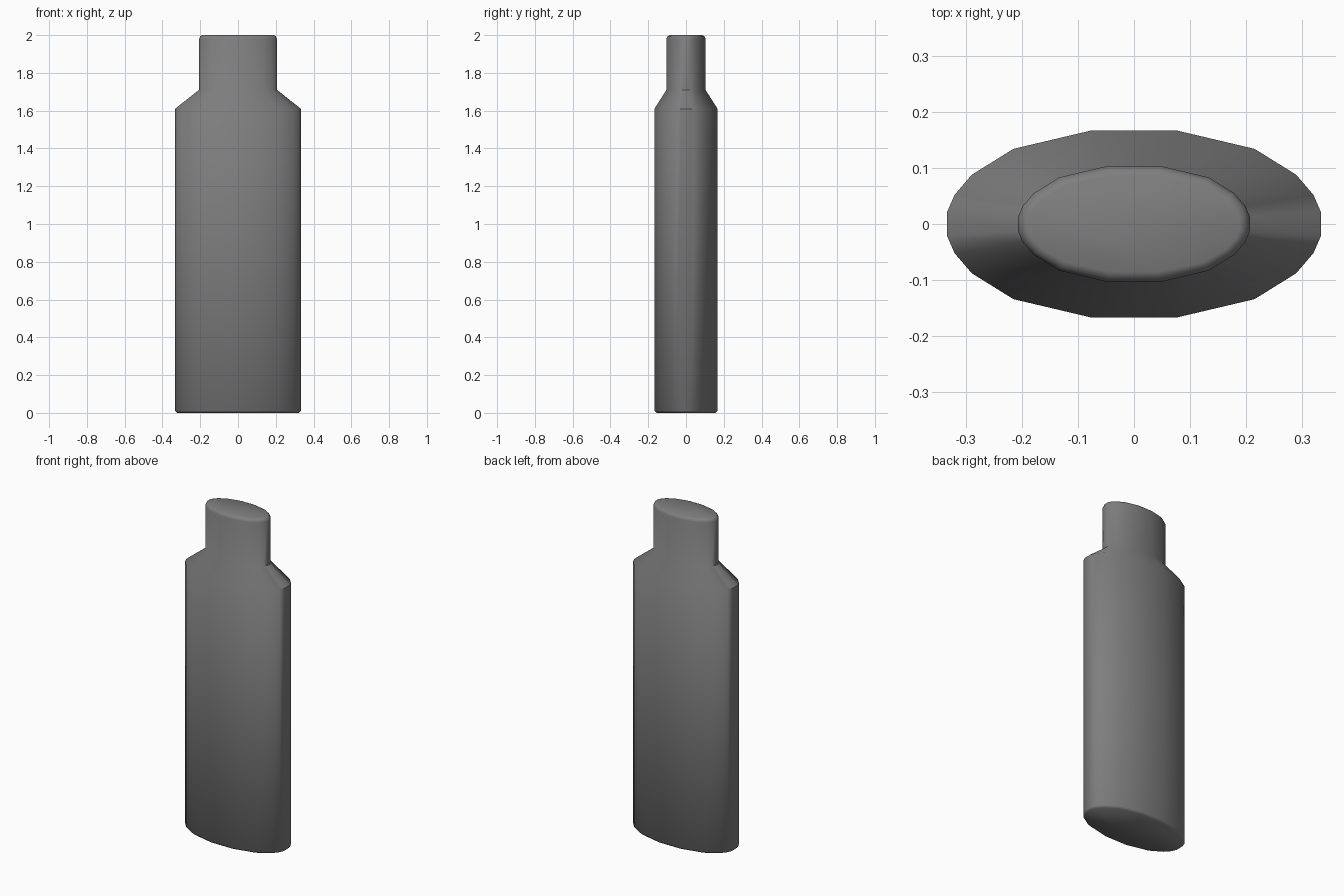
import bpy
import bmesh
import math

cube = bpy.data.objects.get("Cube")
if cube:
    bpy.data.objects.remove(cube, do_unlink=True)

grey = bpy.data.materials.new("mid grey")
grey.use_nodes = True
colour = (0.21, 0.21, 0.21, 1)
grey.diffuse_color = colour
grey.node_tree.nodes["Principled BSDF"].inputs["Base Color"].default_value = colour

# Oval cross-section: one quarter, mirrored into a closed outline
quarter = [(0.333, 0.022), (0.32, 0.052), (0.289, 0.088), (0.215, 0.134), (0.075, 0.167)]
half = quarter + [(-x, y) for x, y in reversed(quarter)]
outline = half + [(-x, -y) for x, y in half]


def ring(bm, z, scale, inset):
    """Add the outline at height z, scaled and then drawn in by an even inset."""
    sx = scale - inset / 0.333
    sy = scale - inset / 0.167
    return [bm.verts.new((x * sx, y * sy, z)) for x, y in outline]


def loft(name, levels):
    bm = bmesh.new()
    rings = [ring(bm, *level) for level in levels]
    n = len(outline)
    for low, high in zip(rings, rings[1:]):
        for i in range(n):
            j = (i + 1) % n
            bm.faces.new((low[i], low[j], high[j], high[i]))
    bm.faces.new(rings[0][::-1])
    bm.faces.new(rings[-1])
    mesh = bpy.data.meshes.new(name)
    bm.to_mesh(mesh)
    bm.free()
    mesh.materials.append(grey)
    obj = bpy.data.objects.new(name, mesh)
    bpy.context.collection.objects.link(obj)
    bpy.ops.object.select_all(action="DESELECT")
    obj.select_set(True)
    bpy.context.view_layer.objects.active = obj
    bpy.ops.object.shade_smooth_by_angle(angle=math.radians(50))
    return obj


# Flask body: chamfered foot, straight wall, sloping shoulder, neck, rounded top
neck = 0.62
loft("flask_body", [
    (0, 1, 0.012),
    (0.012, 1, 0),
    (1.61, 1, 0),
    (1.71, neck, 0),
    (1.98, neck, 0),
    (1.995, neck, 0.007),
    (2, neck, 0.018),
])
